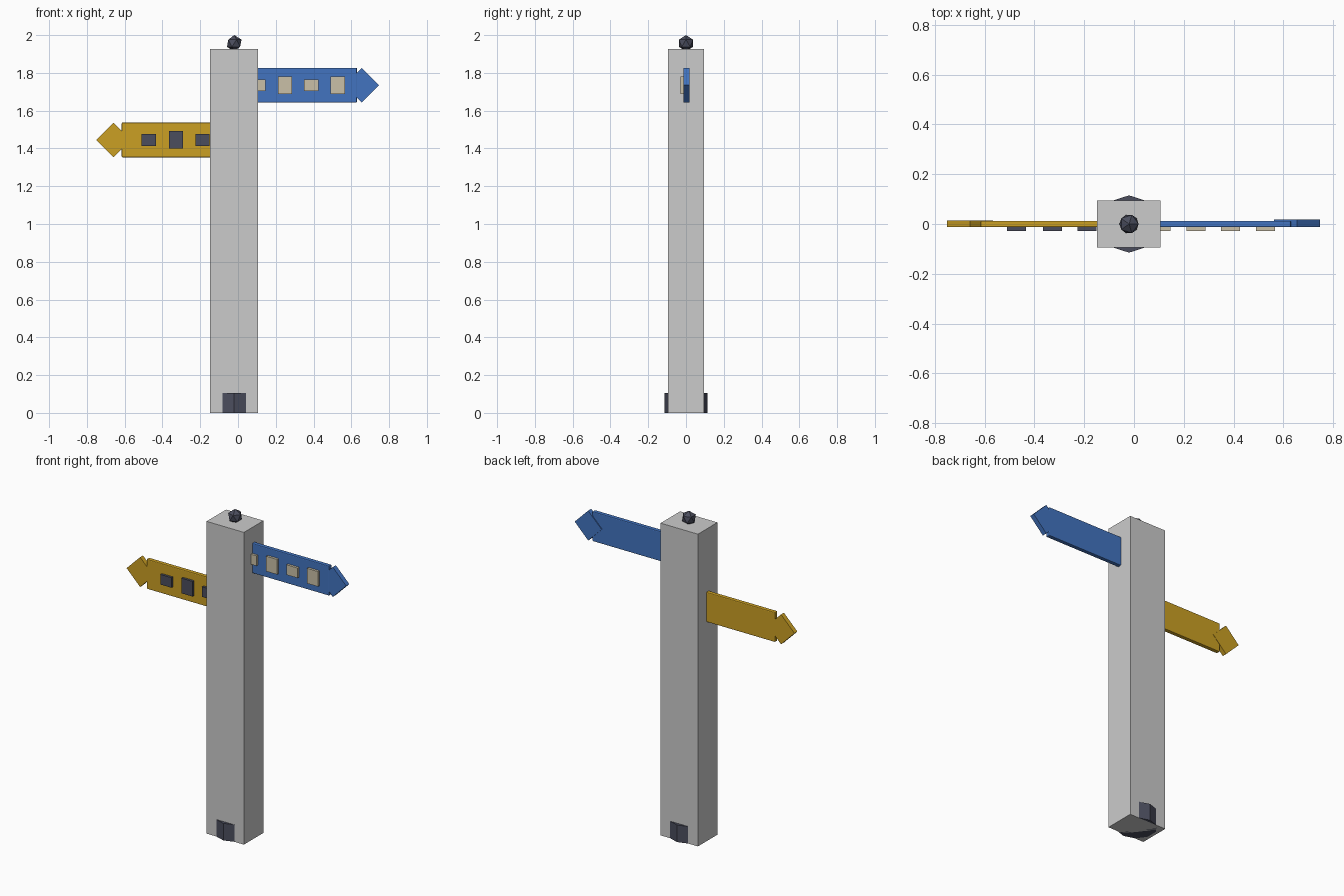
import bpy, math

if "Cube" in bpy.data.objects:
    bpy.data.objects.remove(bpy.data.objects["Cube"])


def material(name, rgb):
    m = bpy.data.materials.new(name)
    m.diffuse_color = (*rgb, 1)
    m.use_nodes = True
    m.node_tree.nodes["Principled BSDF"].inputs["Base Color"].default_value = m.diffuse_color
    return m


GREY = material("post grey", (0.60, 0.60, 0.60))
BLUE = material("sign blue", (0.055, 0.175, 0.53))
YELLOW = material("sign yellow", (0.60, 0.35, 0.017))
DARK = material("dark slate", (0.07, 0.075, 0.11))
TAN = material("pale tan", (0.59, 0.53, 0.39))
PX = -0.02  # post axis


def finish(name, mat):
    ob = bpy.context.object
    ob.name = name
    ob.data.materials.append(mat)
    return ob


def box(name, x, y, z, mat, bevel=0):
    """Box from (min, max) ranges on each axis."""
    r = (x, y, z)
    bpy.ops.mesh.primitive_cube_add(size=1, location=[sum(a) / 2 for a in r])
    ob = finish(name, mat)
    ob.scale = [a[1] - a[0] for a in r]
    bpy.ops.object.transform_apply(location=False, rotation=False, scale=True)
    if bevel:
        mod = ob.modifiers.new("bevel", 'BEVEL')
        mod.width = bevel
        mod.segments = 2
    return ob


def arrowhead(name, x, z, radius, y, mat):
    """Square plate standing on a corner, facing the front."""
    bpy.ops.mesh.primitive_cylinder_add(
        vertices=4, radius=radius, depth=y[1] - y[0],
        location=(x, sum(y) / 2, z), rotation=(math.pi / 2, 0, 0))
    return finish(name, mat)


# Post, footing and top ball
box("post", (-0.148, 0.107), (-0.095, 0.095), (0, 1.926), GREY)
bpy.ops.mesh.primitive_cylinder_add(vertices=10, radius=0.115, depth=0.105,
                                    location=(PX, 0, 0.0525))
finish("footing", DARK)
bpy.ops.mesh.primitive_ico_sphere_add(subdivisions=1, radius=0.043,
                                      location=(PX, 0, 1.957))
finish("top_ball", DARK)

# Sign boards with arrowheads and raised front plates
signs = [
    ("right", BLUE, TAN, (-0.02, 0.63), 1.735, 0.655, (-0.012, 0.018),
     [(0.108, 0.062), (0.249, 0.093), (0.388, 0.062), (0.528, 0.093)]),
    ("left", YELLOW, DARK, (-0.616, -0.02), 1.445, -0.659, (-0.013, 0.015),
     [(-0.472, 0.062), (-0.328, 0.093), (-0.188, 0.062)]),
]
for side, mat, plate_mat, span, z, head_x, head_y, plates in signs:
    box(side + "_board", span, (-0.013, 0.013), (z - 0.092, z + 0.092), mat, 0.005)
    arrowhead(side + "_arrowhead", head_x, z, 0.092, head_y, mat)
    for i, (x, h) in enumerate(plates):
        box(f"{side}_plate_{i + 1}", (x - 0.038, x + 0.038), (-0.028, -0.012),
            (z - h / 2, z + h / 2), plate_mat)
